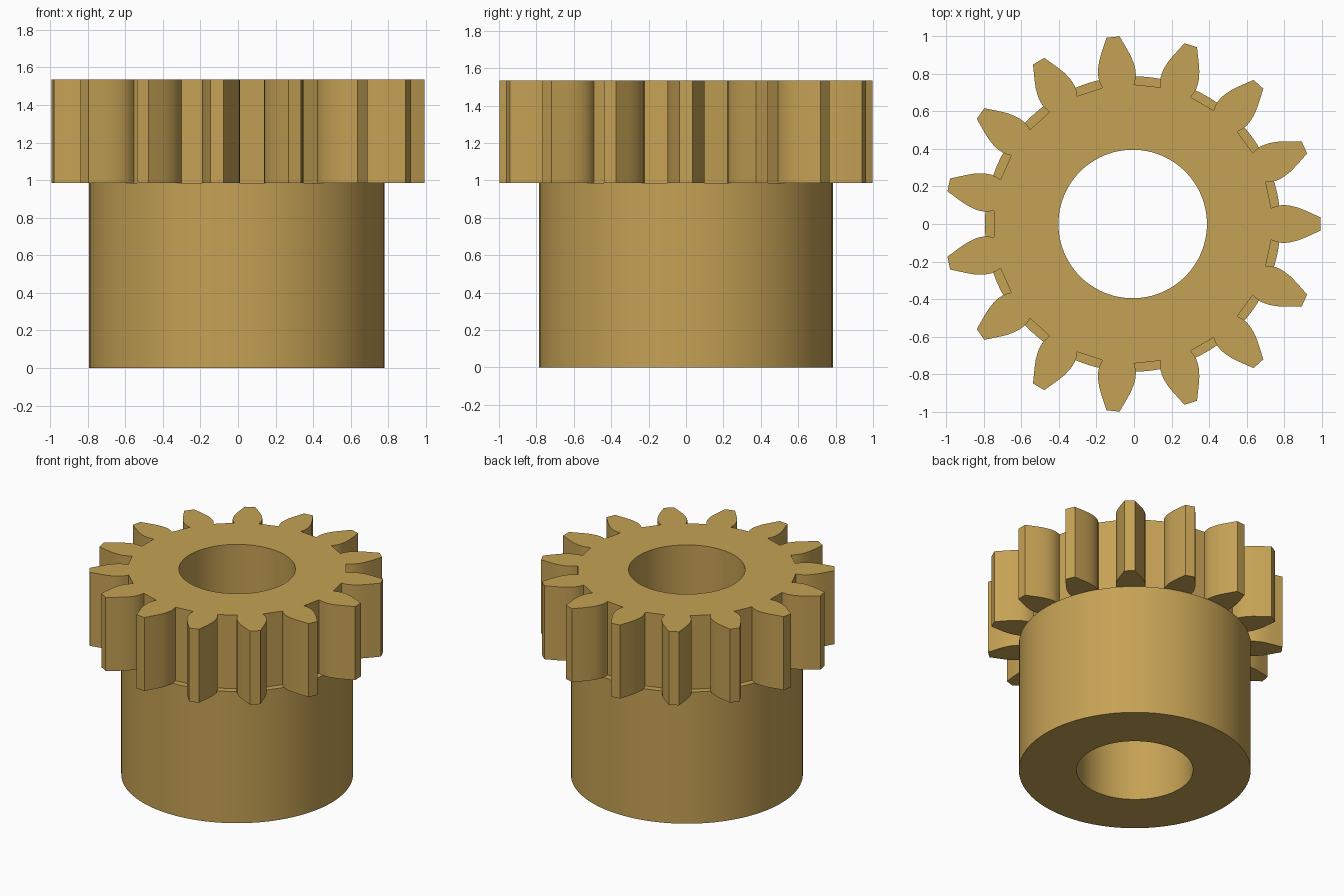
import bpy, bmesh
from math import cos, sin, pi, radians
from mathutils import Vector, Matrix

TEETH = 15
BORE_R, HUB_R = 0.395, 0.786
HUB_TOP, GEAR_TOP = 0.985, 1.535
CENTRE_X = -0.007

cube = bpy.data.objects.get("Cube")
if cube:
    bpy.data.objects.remove(cube)

brass = bpy.data.materials.new("brass")
brass.use_nodes = True
colour = (0.56, 0.36, 0.09, 1)
brass.diffuse_color = colour
brass.node_tree.nodes["Principled BSDF"].inputs["Base Color"].default_value = colour


def circle(radius, count=96):
    return [Vector((radius * cos(2 * pi * i / count), radius * sin(2 * pi * i / count), 0))
            for i in range(count)]


def gear_outline():
    # One curved flank from root to tip, mirrored and repeated around the axis
    flank = [(0.737, 0.085), (0.765, 0.095), (0.79, 0.1), (0.815, 0.1), (0.84, 0.097),
             (0.88, 0.087), (0.92, 0.071), (0.96, 0.053), (1.0, 0.035)]
    tooth = [Vector((x, -y, 0)) for x, y in flank]
    tooth += [Vector((x, y, 0)) for x, y in reversed(flank)]
    return [Matrix.Rotation(2 * pi * i / TEETH, 3, 'Z') @ p
            for i in range(TEETH) for p in tooth]


def bored_prism(name, outline, bottom, top):
    # Fill the outline around the bore, then extrude upward
    bm = bmesh.new()
    edges = []
    for loop in (outline, circle(BORE_R)):
        verts = [bm.verts.new(p + Vector((0, 0, bottom))) for p in loop]
        edges += [bm.edges.new((v, verts[i - 1])) for i, v in enumerate(verts)]
    bmesh.ops.triangle_fill(bm, edges=edges, use_beauty=True, normal=(0, 0, 1))
    result = bmesh.ops.extrude_face_region(bm, geom=bm.faces[:], use_keep_orig=True)
    moved = [g for g in result["geom"] if isinstance(g, bmesh.types.BMVert)]
    bmesh.ops.translate(bm, verts=moved, vec=(0, 0, top - bottom))
    bmesh.ops.recalc_face_normals(bm, faces=bm.faces[:])
    mesh = bpy.data.meshes.new(name)
    bm.to_mesh(mesh)
    bm.free()
    mesh.materials.append(brass)
    obj = bpy.data.objects.new(name, mesh)
    obj.location.x = CENTRE_X
    bpy.context.collection.objects.link(obj)
    bpy.ops.object.select_all(action='DESELECT')
    obj.select_set(True)
    bpy.context.view_layer.objects.active = obj
    bpy.ops.object.shade_smooth_by_angle(angle=radians(25))
    return obj


# Plain cylindrical hub below, toothed wheel on top
bored_prism("hub", circle(HUB_R), 0, HUB_TOP)
bored_prism("gear_wheel", gear_outline(), HUB_TOP, GEAR_TOP)
